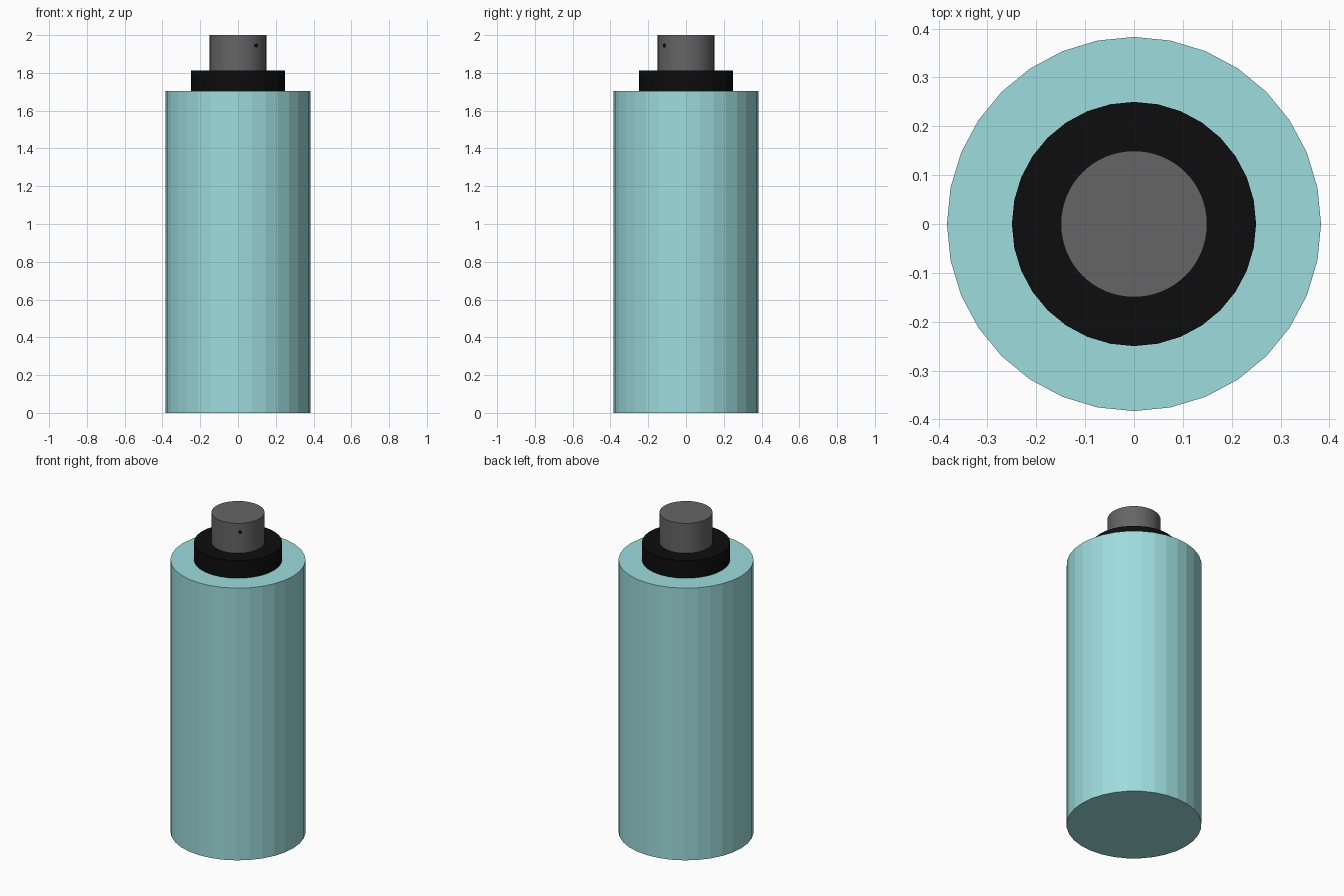
import bpy, math
from mathutils import Matrix, Vector

if "Cube" in bpy.data.objects:
    bpy.data.objects.remove(bpy.data.objects["Cube"])

def material(name, rgb):
    m = bpy.data.materials.new(name)
    m.diffuse_color = (*rgb, 1)
    m.use_nodes = True
    m.node_tree.nodes["Principled BSDF"].inputs["Base Color"].default_value = m.diffuse_color
    return m

teal = material("pale teal", (0.34, 0.72, 0.73))
black = material("black", (0.004, 0.004, 0.004))
grey = material("dark grey", (0.13, 0.13, 0.13))

def cylinder(name, radius, z0, z1, sides, mat):
    bpy.ops.mesh.primitive_cylinder_add(vertices=sides, radius=radius, depth=z1 - z0,
                                        location=(0, 0, (z0 + z1) / 2))
    ob = bpy.context.object
    ob.name = name
    ob.data.materials.append(mat)
    return ob

# Can, collar and spray button
cylinder("can_body", 0.383, 0, 1.703, 32, teal)
cylinder("collar", 0.25, 1.703, 1.813, 32, black)
cylinder("spray_button", 0.15, 1.813, 2.0, 64, grey)

# Tiny spray opening on the front right of the button
a = math.radians(-50)
out = Vector((math.cos(a), math.sin(a), 0))
bpy.ops.mesh.primitive_cylinder_add(vertices=12, radius=0.011, depth=0.006)
hole = bpy.context.object
hole.name = "spray_opening"
hole.data.materials.append(black)
hole.matrix_world = Matrix.Translation(out * 0.149 + Vector((0, 0, 1.945))) @ out.to_track_quat('Z', 'Y').to_matrix().to_4x4()
